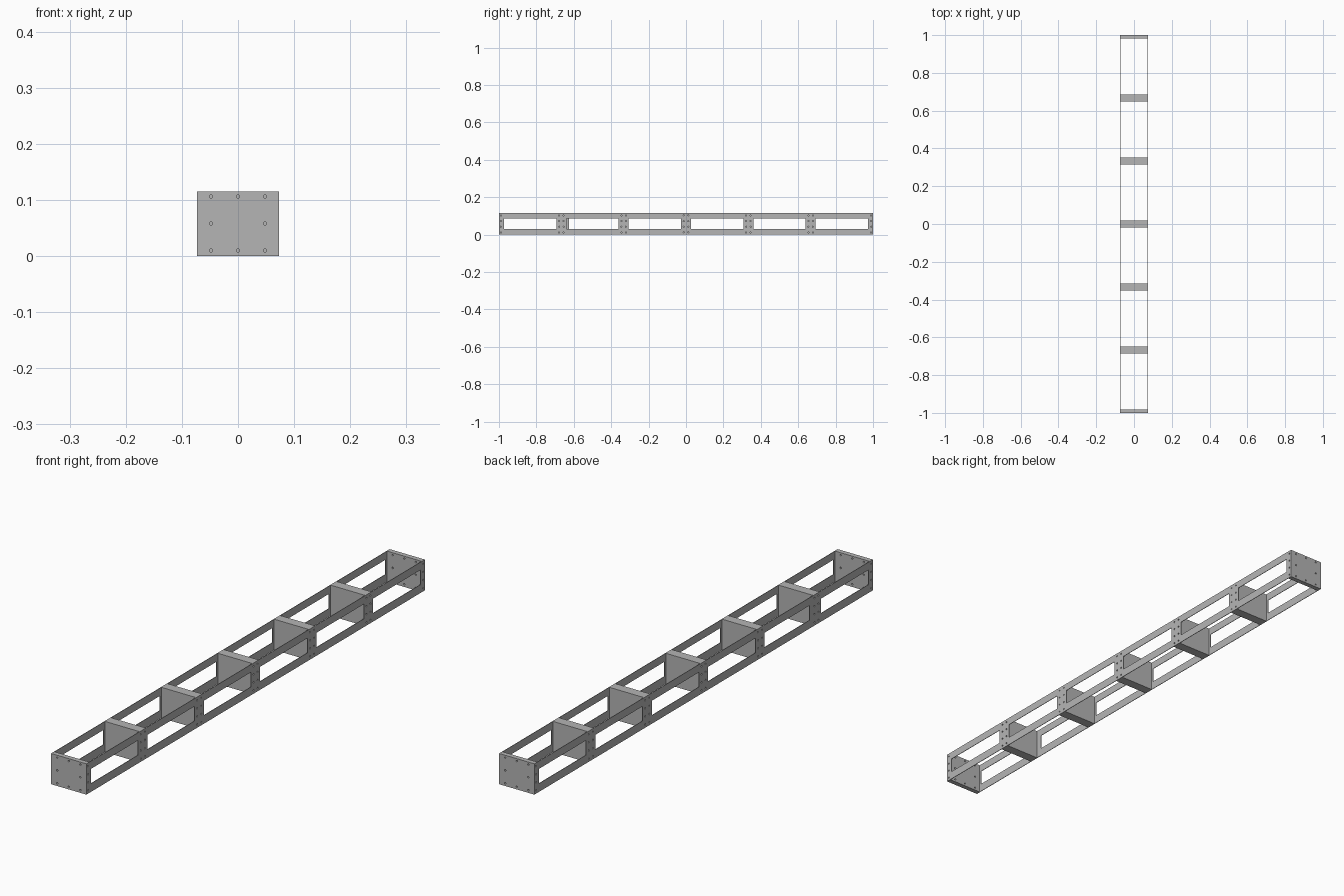
import bpy
import math
from mathutils import Matrix

if "Cube" in bpy.data.objects:
    bpy.data.objects.remove(bpy.data.objects["Cube"], do_unlink=True)

import bmesh

HALF_W, HEIGHT, SKIN = 0.073, 0.115, 0.002
RIB, END = 0.036, 0.018
RIB_Y = [i / 3 for i in range(-2, 3)]

metal = bpy.data.materials.new("grey_metal")
metal.use_nodes = True
grey = (0.46, 0.46, 0.46, 1)
metal.diffuse_color = grey
metal.node_tree.nodes["Principled BSDF"].inputs["Base Color"].default_value = grey


def finish(name, bm):
    mesh = bpy.data.meshes.new(name)
    bm.to_mesh(mesh)
    bm.free()
    mesh.materials.append(metal)
    obj = bpy.data.objects.new(name, mesh)
    bpy.context.collection.objects.link(obj)
    return obj


def add_box(bm, x0, x1, y0, y1, z0, z1):
    centre = Matrix.Translation(((x0 + x1) / 2, (y0 + y1) / 2, (z0 + z1) / 2))
    bmesh.ops.create_cube(bm, size=1, matrix=centre @ Matrix.Diagonal((x1 - x0, y1 - y0, z1 - z0, 1)))


def box(name, *bounds):
    bm = bmesh.new()
    add_box(bm, *bounds)
    return finish(name, bm)


def add_drill(bm, position, axis, radius, depth):
    turn = Matrix.Rotation(math.pi / 2, 4, axis)
    bmesh.ops.create_cone(bm, cap_ends=True, segments=12, radius1=radius, radius2=radius,
                          depth=depth, matrix=Matrix.Translation(position) @ turn)


def cut(obj, cutter):
    mod = obj.modifiers.new("cut", "BOOLEAN")
    mod.operation = "DIFFERENCE"
    mod.solver = "EXACT"
    mod.object = cutter


def cutter(name, bm):
    obj = finish(name, bm)
    obj.hide_render = True
    obj.hide_viewport = True
    obj.display_type = "WIRE"
    return obj


# Screw holes along both sides: one column at each end, two at each rib
columns = [-0.99, 0.99] + [y + d for y in RIB_Y for d in (-0.012, 0.012)]
bm = bmesh.new()
for side in (-1, 1):
    for y in columns:
        for row in range(4):
            add_drill(bm, (side * HALF_W, y, 0.012 + row * 0.0303), "Y", 0.003, 0.02)
side_drill = cutter("side_hole_cutter", bm)

# Eight screw holes around the border of each end plate
bm = bmesh.new()
for y in (-1, 1):
    for col in (-1, 0, 1):
        for row in (-1, 0, 1):
            if col or row:
                add_drill(bm, (col * 0.048, y, 0.058 + row * 0.048), "X", 0.003, 0.06)
end_drill = cutter("end_hole_cutter", bm)

# Side plates with six window openings each
posts = [-1] + RIB_Y + [1]
for side, label in ((1, "left"), (-1, "right")):
    inner, outer = side * (HALF_W - SKIN), side * HALF_W
    plate = box(label + "_side_plate", min(inner, outer), max(inner, outer), -1, 1, 0, HEIGHT)
    bm = bmesh.new()
    for i in range(6):
        start = posts[i] + 0.027
        if side < 0 and i == 1:
            start += 0.014  # one wider post on this side
        add_box(bm, outer - 0.02, outer + 0.02, start, posts[i + 1] - 0.027, 0.031, 0.086)
    cut(plate, cutter(label + "_window_cutter", bm))
    cut(plate, side_drill)

# Cross ribs
reach = HALF_W - SKIN
for i, y in enumerate(RIB_Y):
    rib = box(f"cross_rib_{i + 1}", -reach, reach, y - RIB / 2, y + RIB / 2, 0, HEIGHT)
    cut(rib, side_drill)

# End plates
for label, y in (("front", -1), ("back", 1 - END)):
    plate = box(label + "_end_plate", -reach, reach, y, y + END, 0, HEIGHT)
    cut(plate, end_drill)
    cut(plate, side_drill)
